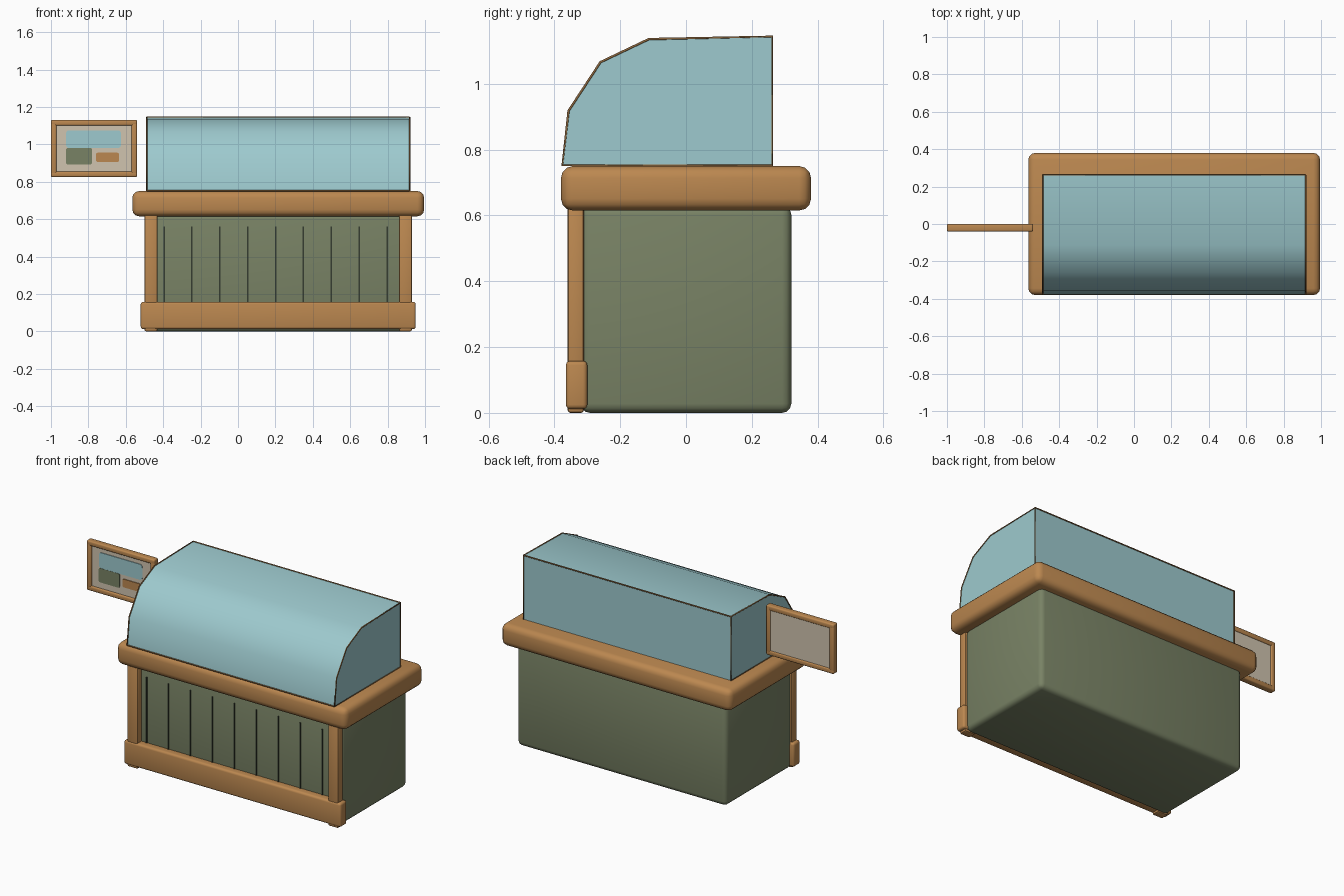
import bpy, bmesh, math
from mathutils import Vector

cube = bpy.data.objects.get("Cube")
if cube:
    bpy.data.objects.remove(cube, do_unlink=True)


def material(name, rgb):
    m = bpy.data.materials.new(name)
    m.use_nodes = True
    m.diffuse_color = (*rgb, 1)
    m.node_tree.nodes["Principled BSDF"].inputs["Base Color"].default_value = (*rgb, 1)
    return m


WOOD = material("warm wood", (0.50, 0.245, 0.08))
GREEN = material("olive green", (0.19, 0.225, 0.13))
GLASS = material("pale blue glass", (0.34, 0.59, 0.62))
CREAM = material("cream board", (0.63, 0.55, 0.43))
DARK = material("dark groove", (0.035, 0.045, 0.03))
TRIM = material("dark wood trim", (0.24, 0.125, 0.045))


def activate(obj):
    bpy.ops.object.select_all(action="DESELECT")
    obj.select_set(True)
    bpy.context.view_layer.objects.active = obj


def finish(name, bm, mat):
    mesh = bpy.data.meshes.new(name)
    bmesh.ops.recalc_face_normals(bm, faces=bm.faces)
    bm.to_mesh(mesh)
    bm.free()
    obj = bpy.data.objects.new(name, mesh)
    bpy.context.collection.objects.link(obj)
    mesh.materials.append(mat)
    activate(obj)
    bpy.ops.object.shade_smooth_by_angle(angle=math.radians(40))
    return obj


def box(name, mat, x, y, z, bevel=0.0, segments=3, only_y=False):
    """Box from (min, max) spans; only_y rounds just the edges that run along y."""
    bm = bmesh.new()
    bmesh.ops.create_cube(bm, size=1)
    for v in bm.verts:
        v.co = Vector([(a + b) / 2 + c * (b - a) for c, (a, b) in zip(v.co, (x, y, z))])
    if bevel:
        edges = [e for e in bm.edges
                 if not only_y or abs(e.verts[0].co.y - e.verts[1].co.y) > 1e-4]
        bmesh.ops.bevel(bm, geom=edges, offset=bevel, segments=segments,
                        profile=0.5, affect="EDGES")
    return finish(name, bm, mat)


def bar(name, points, radius, cyclic):
    """Thin square-ish strip that follows a path."""
    curve = bpy.data.curves.new(name, "CURVE")
    curve.dimensions = "3D"
    curve.bevel_depth = radius
    curve.bevel_resolution = 1
    spline = curve.splines.new("POLY")
    spline.points.add(len(points) - 1)
    for p, co in zip(spline.points, points):
        p.co = (*co, 1)
    spline.use_cyclic_u = cyclic
    obj = bpy.data.objects.new(name, curve)
    bpy.context.collection.objects.link(obj)
    curve.materials.append(TRIM)
    activate(obj)
    bpy.ops.object.convert(target="MESH")


# Cabinet body and counter
MID = 0.215
box("cabinet_body", GREEN, (-0.495, 0.925), (-0.32, 0.32), (0, 0.63), 0.028)
box("counter_top", WOOD, (-0.565, 0.995), (-0.38, 0.38), (0.615, 0.75), 0.036)

# Front posts and plinth
for side, name in ((-1, "right_post"), (1, "left_post")):
    cx = MID + side * 0.68
    box(name, WOOD, (cx - 0.035, cx + 0.035), (-0.36, -0.31), (0, 0.63), 0.009, 2)
box("front_plinth", WOOD, (-0.52, 0.95), (-0.365, -0.30), (0.012, 0.158), 0.013)

# Plank grooves on the front
for i in range(9):
    gx = -0.395 + 0.149 * i
    box(f"plank_groove_{i + 1}", DARK, (gx - 0.004, gx + 0.004), (-0.325, -0.317), (0.15, 0.56))

# Curved display glass
PROFILE = [(-0.376, 0.752), (-0.357, 0.918), (-0.26, 1.066),
           (-0.113, 1.136), (0.262, 1.144), (0.262, 0.752)]
X0, X1 = -0.488, 0.918
bm = bmesh.new()
face = bm.faces.new([bm.verts.new((X0, y, z)) for y, z in PROFILE])
ext = bmesh.ops.extrude_face_region(bm, geom=[face], use_keep_orig=True)
for v in ext["geom"]:
    if isinstance(v, bmesh.types.BMVert):
        v.co.x = X1
finish("display_glass", bm, GLASS)

# Thin trim around the glass
for name, x in (("right_glass_trim", X0), ("left_glass_trim", X1)):
    bar(name, [(x, y, z) for y, z in PROFILE], 0.004, True)
for name, (y, z) in (("front_glass_trim", PROFILE[0]), ("top_back_glass_trim", PROFILE[4])):
    bar(name, [(X0, y, z), (X1, y, z)], 0.004, False)

# Menu sign: board and frame
SX, SZ, SY = (-1.0, -0.54), (0.825, 1.13), (-0.04, 0.0)
W = 0.03
box("sign_board", CREAM, (-0.985, -0.555), (-0.03, -0.006), (0.84, 1.115))
for name, z in (("sign_frame_bottom", (SZ[0], SZ[0] + W)), ("sign_frame_top", (SZ[1] - W, SZ[1]))):
    box(name, WOOD, SX, SY, z, 0.008)
for name, x in (("sign_frame_right", (SX[0], SX[0] + W)), ("sign_frame_left", (SX[1] - W, SX[1]))):
    box(name, WOOD, x, SY, SZ, 0.008)

# Painted shapes on the sign
box("sign_blue_patch", GLASS, (-0.92, -0.625), (-0.034, -0.028), (0.98, 1.075), 0.018, 3, True)
box("sign_green_patch", GREEN, (-0.92, -0.78), (-0.035, -0.028), (0.893, 0.98), 0.008, 2, True)
box("sign_wood_patch", WOOD, (-0.76, -0.635), (-0.035, -0.028), (0.905, 0.955), 0.01, 2, True)
